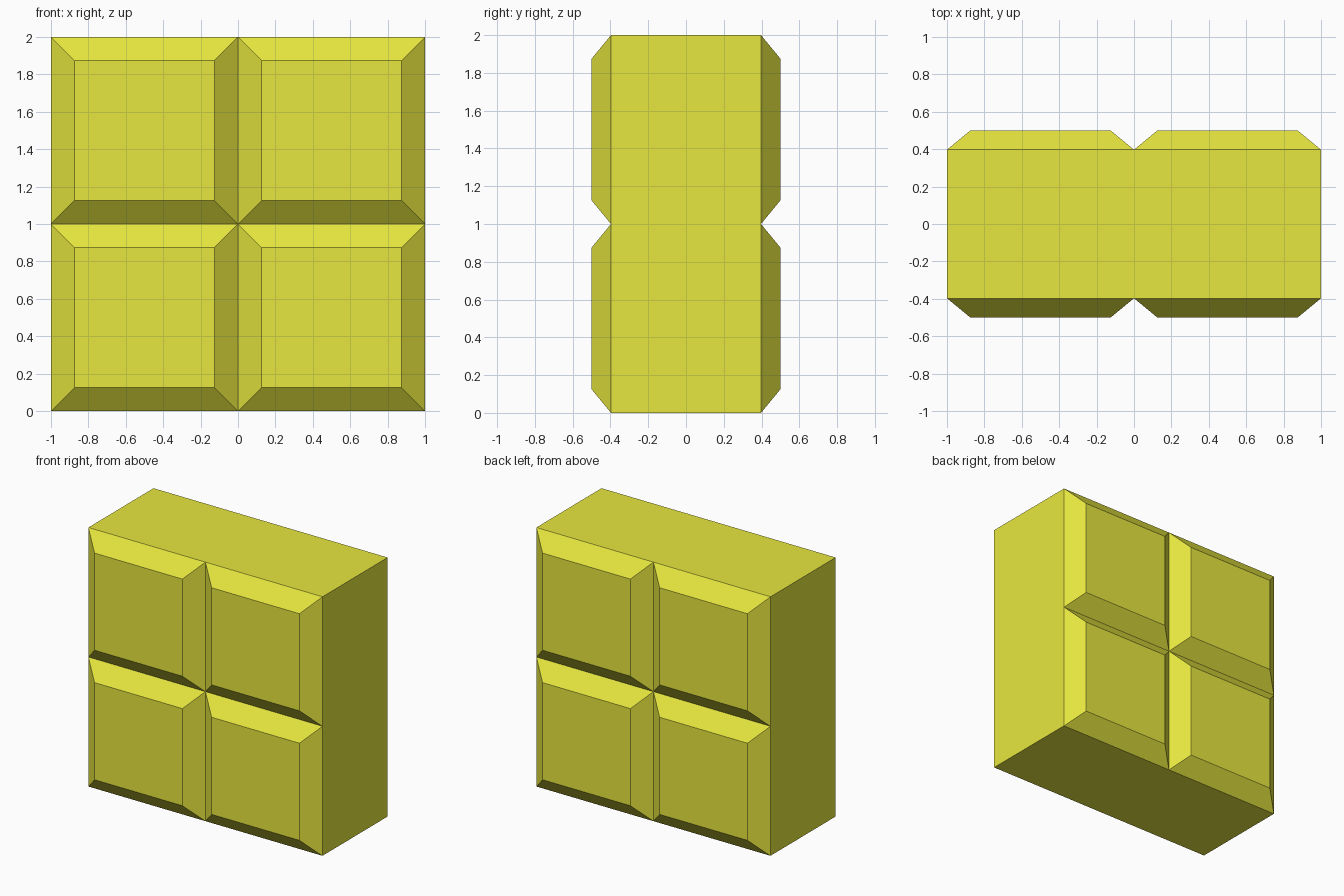
import bpy, bmesh
from mathutils import Matrix

if "Cube" in bpy.data.objects:
    bpy.data.objects.remove(bpy.data.objects["Cube"])

HALF_DEPTH = 0.397   # core slab half thickness
BEVEL = 0.125        # width of each panel's sloped border
RAISE = 0.103        # how far each panel stands out

bm = bmesh.new()

# Core slab
bmesh.ops.create_cube(bm, size=1, matrix=Matrix.Translation((0, 0, 1))
                      @ Matrix.Diagonal((2, 2 * HALF_DEPTH, 2, 1)))

# Split the slab into a 2 x 2 layout
for normal in ((1, 0, 0), (0, 0, 1)):
    bmesh.ops.bisect_plane(bm, geom=bm.verts[:] + bm.edges[:] + bm.faces[:],
                           plane_co=(0, 0, 1), plane_no=normal)

# Raised bevelled panels on front and back
bm.normal_update()
panels = [f for f in bm.faces if abs(f.normal.y) > 0.9]
bmesh.ops.inset_individual(bm, faces=panels, thickness=BEVEL, depth=RAISE,
                           use_even_offset=True)
bmesh.ops.recalc_face_normals(bm, faces=bm.faces[:])

mesh = bpy.data.meshes.new("panelled_block")
bm.to_mesh(mesh)
bm.free()
block = bpy.data.objects.new("panelled_block", mesh)
bpy.context.collection.objects.link(block)

# Yellow colour
yellow = bpy.data.materials.new("yellow")
yellow.diffuse_color = (0.8, 0.8, 0.05, 1)
yellow.use_nodes = True
yellow.node_tree.nodes["Principled BSDF"].inputs["Base Color"].default_value = yellow.diffuse_color
mesh.materials.append(yellow)
